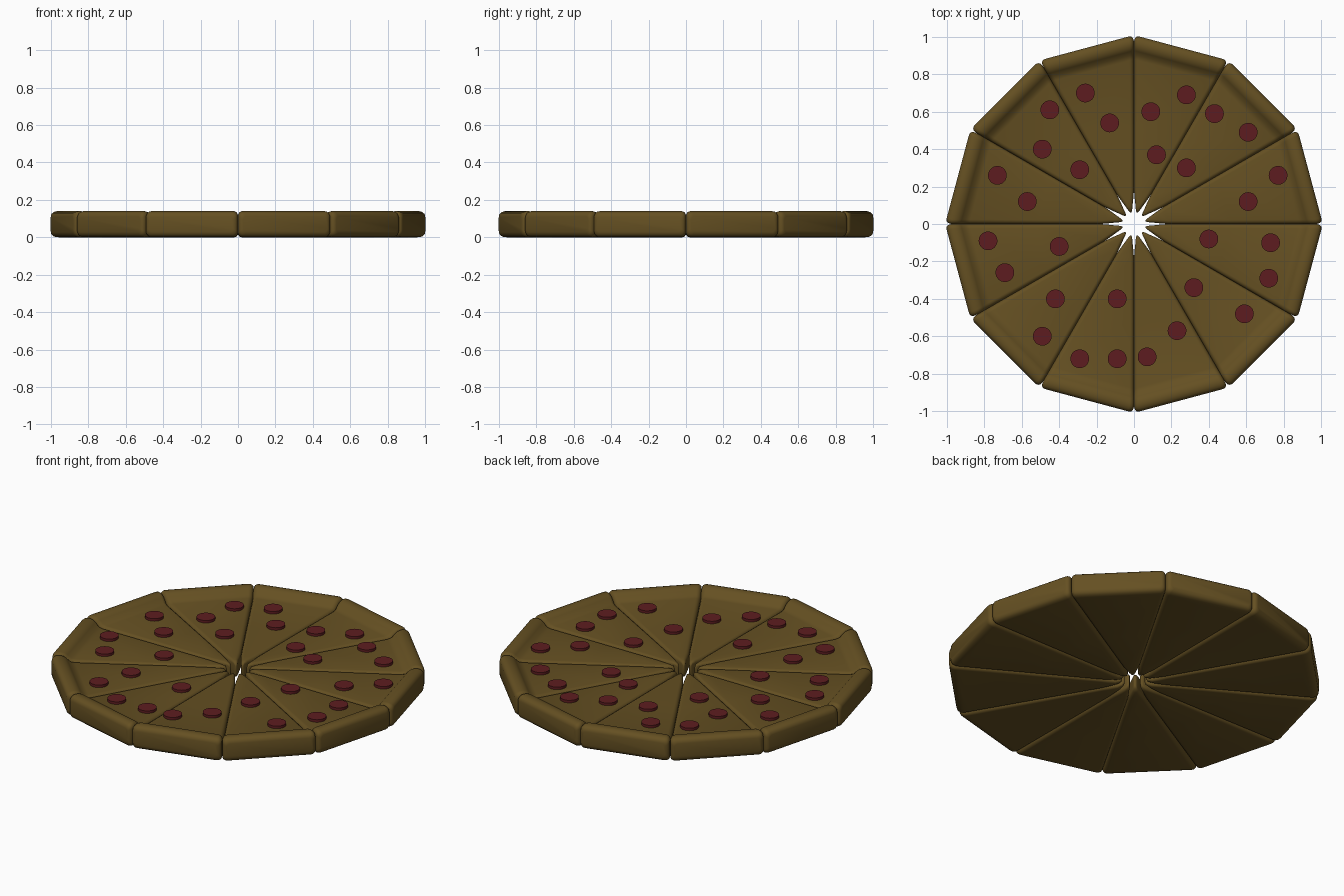
import bpy, bmesh, math
from mathutils import Matrix

if "Cube" in bpy.data.objects:
    bpy.data.objects.remove(bpy.data.objects["Cube"])


def material(name, rgb):
    m = bpy.data.materials.new(name)
    m.diffuse_color = (*rgb, 1)
    m.use_nodes = True
    m.node_tree.nodes["Principled BSDF"].inputs["Base Color"].default_value = m.diffuse_color
    return m


def make_object(name, bm, mat, angle=None):
    me = bpy.data.meshes.new(name)
    bmesh.ops.recalc_face_normals(bm, faces=bm.faces)
    bm.to_mesh(me)
    bm.free()
    me.materials.append(mat)
    ob = bpy.data.objects.new(name, me)
    bpy.context.collection.objects.link(ob)
    bpy.context.view_layer.objects.active = ob
    ob.select_set(True)
    bpy.ops.object.shade_smooth_by_angle(angle=math.radians(angle))
    ob.select_set(False)
    return ob


def section(w, lo, hi, r):
    """Rounded rectangle across the slice: half width w, from lo to hi."""
    r = min(r, w * 0.8, (hi - lo) * 0.45)
    pts = []
    for cx, cz, a0 in ((w - r, hi - r, 0), (r - w, hi - r, 90),
                       (r - w, lo + r, 180), (w - r, lo + r, 270)):
        for k in range(5):
            a = math.radians(a0 + k * 22.5)
            pts.append((cx + r * math.cos(a), cz + r * math.sin(a)))
    return pts


T = math.tan(math.radians(15))
FLOOR = 0.10
# stations from tip to rim: distance, half width, bottom, top, corner radius
stations = [
    (0.064, 0.004, 0.025, FLOOR - 0.02, 0.02),
    (0.075, 0.010, 0.010, FLOOR - 0.005, 0.02),
    (0.10, 0.10 * T - 0.008, 0.002, FLOOR, 0.02),
    (0.14, 0.14 * T - 0.003, 0, FLOOR, 0.02),
    (0.18, 0.18 * T, 0, FLOOR, 0.02),
    (0.50, 0.50 * T, 0, FLOOR, 0.022),
    (0.85, 0.85 * T, 0, FLOOR, 0.025),
    (0.875, 0.875 * T, 0, FLOOR + 0.005, 0.025),
    (0.895, 0.895 * T, 0, 0.125, 0.025),
    (0.91, 0.91 * T, 0, 0.136, 0.025),
    (0.93, 0.93 * T, 0, 0.14, 0.025),
    (0.946, 0.946 * T - 0.001, 0.001, 0.139, 0.025),
    (0.960, 0.955 * T - 0.004, 0.006, 0.134, 0.025),
    (0.970, 0.955 * T - 0.010, 0.014, 0.126, 0.022),
    (0.975, 0.955 * T - 0.022, 0.028, 0.112, 0.02),
]

dough = material("dough", (0.13, 0.08, 0.016))
meat = material("pepperoni", (0.11, 0.012, 0.014))

# wedge slices with a raised crust
for i in range(12):
    bm = bmesh.new()
    rings = [[bm.verts.new((u, x, z)) for x, z in section(w, lo, hi, r)]
             for u, w, lo, hi, r in stations]
    n = len(rings[0])
    for a, b in zip(rings, rings[1:]):
        for k in range(n):
            bm.faces.new((a[k], a[(k + 1) % n], b[(k + 1) % n], b[k]))
    bm.faces.new(rings[0])
    bm.faces.new(rings[-1])
    bm.transform(Matrix.Rotation(math.radians(15 + 30 * i), 4, 'Z'))
    make_object(f"slice_{i + 1}", bm, dough, 60)

# pepperoni discs
spots = [(-.26, .70), (-.45, .61), (-.13, .54), (-.49, .40), (-.29, .29),
         (-.73, .26), (-.57, .12), (.09, .60), (.28, .69), (.43, .59),
         (.61, .49), (.12, .37), (.28, .30), (.77, .26), (.61, .12),
         (-.78, -.09), (-.40, -.12), (-.69, -.26), (-.42, -.40), (-.49, -.60),
         (-.29, -.72), (-.09, -.40), (-.09, -.72), (.07, -.71), (.23, -.57),
         (.32, -.34), (.40, -.08), (.73, -.10), (.72, -.29), (.59, -.48)]
for i, (x, y) in enumerate(spots):
    bm = bmesh.new()
    bmesh.ops.create_cone(bm, cap_ends=True, segments=32, radius1=0.05,
                          radius2=0.05, depth=0.03,
                          matrix=Matrix.Translation((x, y, FLOOR)))
    make_object(f"pepperoni_{i + 1}", bm, meat, 30)
